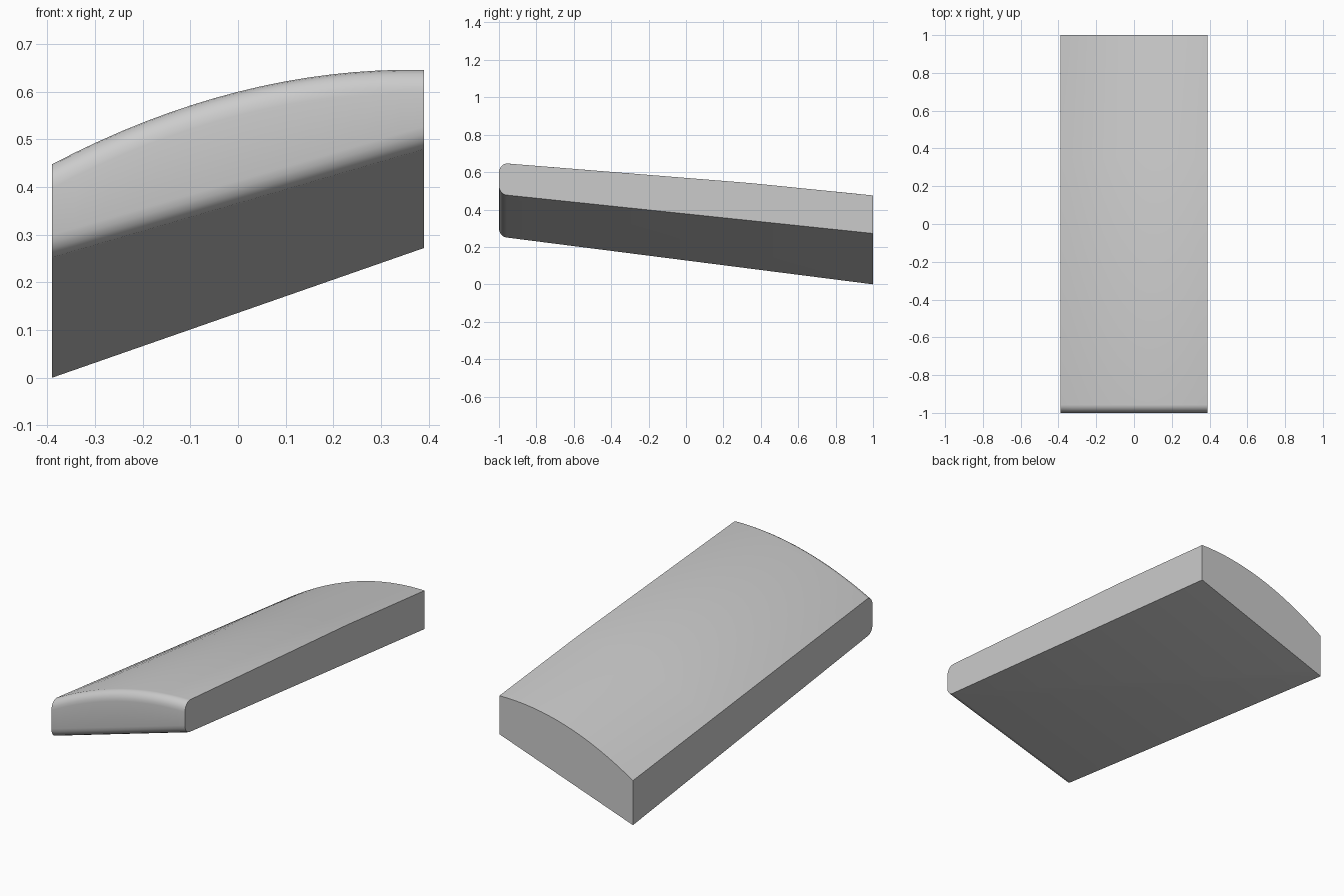
import bpy, bmesh, math

if "Cube" in bpy.data.objects:
    bpy.data.objects.remove(bpy.data.objects["Cube"])

HALF_W, COLS, ARC = 0.39, 16, 5
RY, RZ = 0.043, 0.05           # rounding of the front end
Y_FRONT = -1 + RY


def lerp(a, b, t):
    return a + (b - a) * t


def section(t):
    """Side outline (y, z) of the tilted slab at t = 0 (left) .. 1 (right)."""
    crown = 4 * t * (1 - t)
    low_back = lerp(0.0, 0.272, t)
    low_front = lerp(0.25, 0.477, t)
    top_back = lerp(0.235, 0.475, t) + 0.065 * crown
    top_front = lerp(0.448, 0.646, t) + 0.053 * crown
    pts = [(1, low_back)]
    for i in range(ARC + 1):   # lower front rounding
        a = math.pi / 2 * i / ARC
        pts.append((Y_FRONT - RY * math.sin(a), low_front + RZ * (1 - math.cos(a))))
    for i in range(ARC + 1):   # upper front rounding
        a = math.pi / 2 * i / ARC
        pts.append((Y_FRONT - RY * math.cos(a), top_front - RZ * (1 - math.sin(a))))
    y_mid = 0.35               # slight bend along the top
    s = (y_mid - Y_FRONT) / (1 - Y_FRONT)
    pts.append((y_mid, lerp(top_front, top_back, s) + 0.009 * t))
    pts.append((1, top_back))
    return pts


bm = bmesh.new()
cols = []
for c in range(COLS + 1):
    t = c / COLS
    x = lerp(-HALF_W, HALF_W, t)
    cols.append([bm.verts.new((x, y, z)) for y, z in section(t)])

# Rounded front and crowned top
n = len(cols[0])
for a, b in zip(cols, cols[1:]):
    for i in range(1, n - 1):
        bm.faces.new((a[i], b[i], b[i + 1], a[i + 1]))

# Side walls, back wall and underside folded along its diagonal
bm.faces.new(cols[0])
bm.faces.new(cols[-1][::-1])
bm.faces.new([c[0] for c in cols] + [c[-1] for c in reversed(cols)])
bm.faces.new([c[1] for c in cols] + [cols[0][0]])
bm.faces.new([c[0] for c in cols] + [cols[-1][1]])
bmesh.ops.recalc_face_normals(bm, faces=bm.faces)

mesh = bpy.data.meshes.new("crowned_slab")
bm.to_mesh(mesh)
bm.free()
slab = bpy.data.objects.new("crowned_slab", mesh)
bpy.context.collection.objects.link(slab)
bpy.context.view_layer.objects.active = slab
slab.select_set(True)
bpy.ops.object.shade_smooth_by_angle(angle=math.radians(30))
